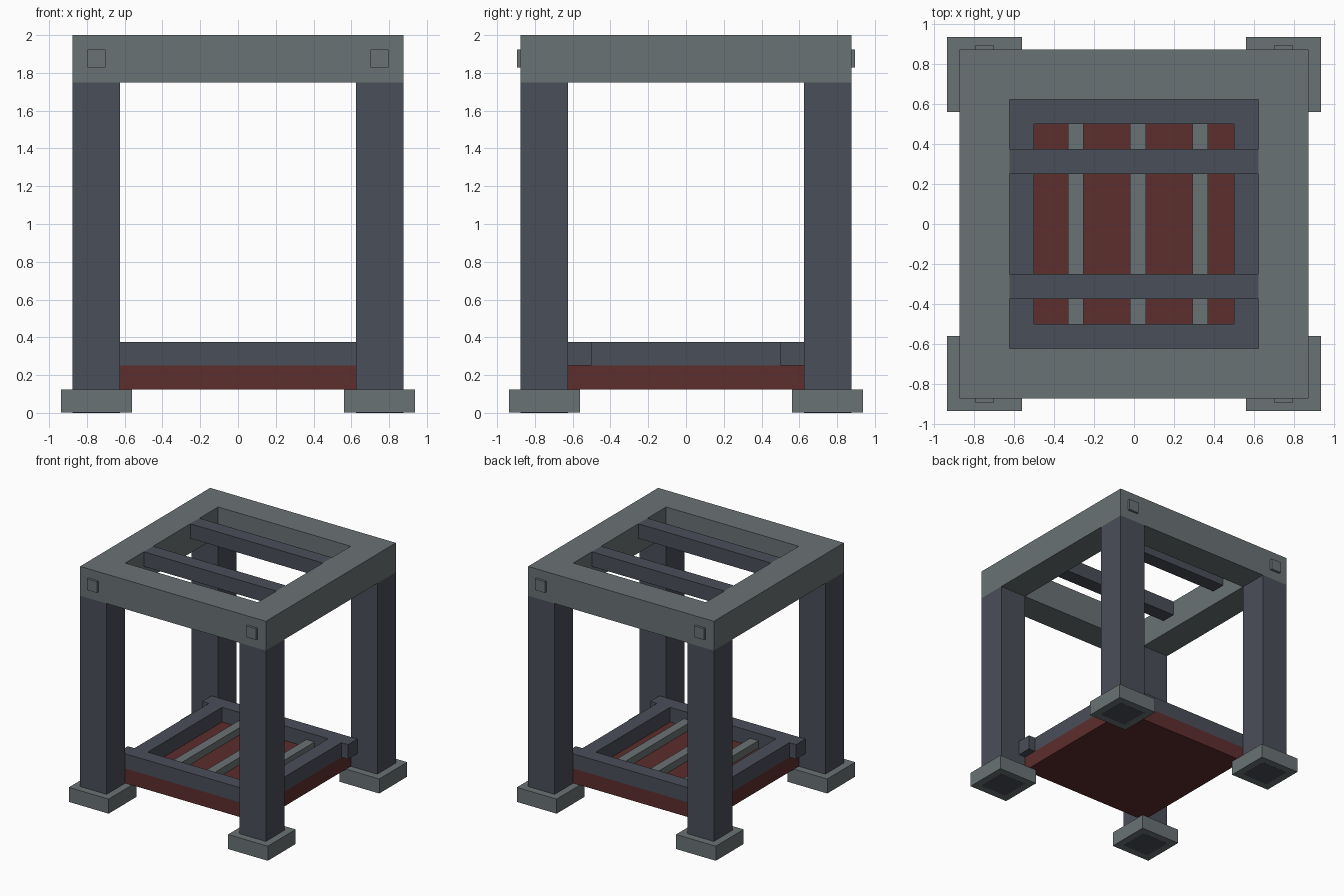
import bpy
import bmesh
from mathutils import Matrix, Vector

if "Cube" in bpy.data.objects:
    bpy.data.objects.remove(bpy.data.objects["Cube"], do_unlink=True)


def linear(c):
    c /= 255
    return c / 12.92 if c <= 0.04045 else ((c + 0.055) / 1.055) ** 2.4


def material(name, *rgb):
    mat = bpy.data.materials.new(name)
    mat.use_nodes = True
    color = [linear(c) for c in rgb] + [1.0]
    mat.diffuse_color = color
    mat.node_tree.nodes["Principled BSDF"].inputs["Base Color"].default_value = color
    return mat


stone = material("stone grey", 106, 114, 116)
slate = material("dark slate", 74, 78, 88)
red = material("dark red", 93, 45, 45)


def add_object(name, bm, mat):
    bmesh.ops.recalc_face_normals(bm, faces=bm.faces)
    mesh = bpy.data.meshes.new(name)
    bm.to_mesh(mesh)
    bm.free()
    mesh.materials.append(mat)
    obj = bpy.data.objects.new(name, mesh)
    bpy.context.collection.objects.link(obj)
    return obj


def box(name, x, y, z, mat):
    """Box between (low, high) pairs on each axis."""
    low, high = (Vector(p) for p in zip(x, y, z))
    bm = bmesh.new()
    bmesh.ops.create_cube(bm, size=1)
    bmesh.ops.transform(bm, verts=bm.verts, matrix=Matrix.Translation(
        (low + high) / 2) @ Matrix.Diagonal((high - low).to_4d()))
    return add_object(name, bm, mat)


def span(centre, size):
    return centre - size / 2, centre + size / 2


def square_ring(name, outer, inner, z, mat):
    """Square frame with a square opening."""
    bm = bmesh.new()
    corners = [(-1, -1), (1, -1), (1, 1), (-1, 1)]
    rings = [[bm.verts.new((cx * r, cy * r, h)) for cx, cy in corners]
             for r, h in ((outer, z[0]), (outer, z[1]), (inner, z[1]), (inner, z[0]))]
    for i in range(4):
        a, b = rings[i], rings[(i + 1) % 4]
        for j in range(4):
            k = (j + 1) % 4
            bm.faces.new((a[j], a[k], b[k], b[j]))
    return add_object(name, bm, mat)


# Four legs on square feet, with bolt plates at front and back
for sx, side in ((-1, "right"), (1, "left")):
    for sy, end in ((-1, "front"), (1, "back")):
        where = f"{end}_{side}"
        box(f"leg_{where}", span(sx * 0.75, 0.25), span(sy * 0.75, 0.25), (0, 1.75), slate)
        box(f"foot_{where}", span(sx * 0.75, 0.375), span(sy * 0.75, 0.375), (0.001, 0.125), stone)
        box(f"bolt_{where}", span(sx * 0.75, 0.095), span(sy * 0.88, 0.03),
            span(1.875, 0.095), stone)

# Top frame with two crossbars
square_ring("top_frame", 0.875, 0.625, (1.75, 2), stone)
for s, end in ((-1, "front"), (1, "back")):
    box(f"top_crossbar_{end}", (-0.625, 0.625), span(s * 0.3125, 0.125), (1.875, 2), slate)

# Base plate with a raised rim; the front and back rails overhang sideways
box("base_plate", (-0.625, 0.625), (-0.625, 0.625), (0.125, 0.25), red)
for s, end, side in ((-1, "front", "right"), (1, "back", "left")):
    box(f"rim_rail_{end}", (-0.6875, 0.6875), span(s * 0.5625, 0.125), (0.25, 0.375), slate)
    box(f"rim_rail_{side}", span(s * 0.5625, 0.125), (-0.5, 0.5), (0.25, 0.375), slate)

# Three slats on the plate
for i in range(3):
    box(f"slat_{i + 1}", span(0.02 + (i - 1) * 0.3125, 0.078), (-0.5, 0.5), (0.25, 0.3125), stone)
